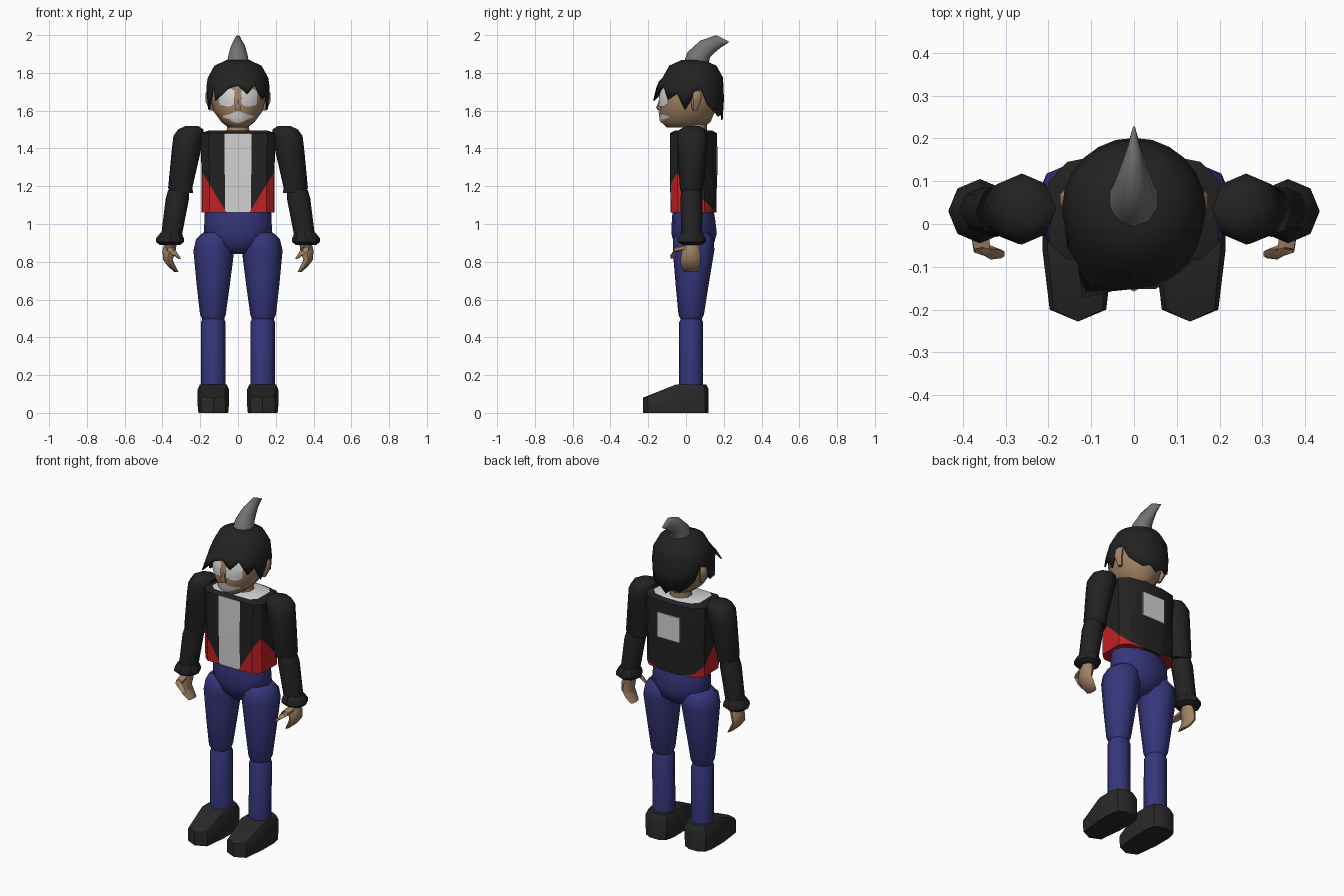
import bpy, bmesh
from math import sin, cos, pi, radians
from mathutils import Vector

if "Cube" in bpy.data.objects:
    bpy.data.objects.remove(bpy.data.objects["Cube"])


def mat(name, r, g, b):
    m = bpy.data.materials.new(name)
    m.diffuse_color = (r, g, b, 1)
    m.use_nodes = True
    m.node_tree.nodes["Principled BSDF"].inputs["Base Color"].default_value = m.diffuse_color
    return m


BLACK = mat("black_cloth", 0.016, 0.016, 0.016)
SHOE = mat("shoe_black", 0.022, 0.022, 0.022)
BLUE = mat("blue_denim", 0.036, 0.036, 0.2)
RED = mat("red_panel", 0.55, 0.015, 0.018)
WHITE = mat("white", 0.65, 0.65, 0.65)
SKIN = mat("skin_tan", 0.35, 0.22, 0.125)
GREY = mat("grey_hair", 0.17, 0.17, 0.17)


def finish(name, bm, mats, angle=50):
    bmesh.ops.recalc_face_normals(bm, faces=bm.faces[:])
    me = bpy.data.meshes.new(name)
    bm.to_mesh(me)
    bm.free()
    for m in mats:
        me.materials.append(m)
    ob = bpy.data.objects.new(name, me)
    bpy.context.collection.objects.link(ob)
    bpy.ops.object.select_all(action='DESELECT')
    ob.select_set(True)
    bpy.context.view_layer.objects.active = ob
    bpy.ops.object.shade_smooth_by_angle(angle=radians(angle))
    return ob


def skin_rings(bm, rings, cap=True):
    vs = [[bm.verts.new(p) for p in r] for r in rings]
    n = len(vs[0])
    for a, b in zip(vs, vs[1:]):
        for i in range(n):
            bm.faces.new((a[i], a[(i + 1) % n], b[(i + 1) % n], b[i]))
    if cap:
        bm.faces.new(vs[0])
        bm.faces.new(vs[-1])
    return vs


def section(cx, y0, z0, y1, z1, hw, n):
    """Ellipse from front point (y0,z0) to back point (y1,z1), half width hw."""
    out = []
    for i in range(n):
        a = 2 * pi * i / n
        t = (1 - cos(a)) / 2
        out.append((cx + hw * sin(a), y0 + (y1 - y0) * t, z0 + (z1 - z0) * t))
    return out


def loft(name, secs, m, n=8, side=1, angle=50):
    bm = bmesh.new()
    skin_rings(bm, [section(s[0] * side, *s[1:], n) for s in secs])
    return finish(name, bm, [m], angle)


def level(rows):
    """(cx, half width, y front, y back, z) rows to horizontal sections."""
    return [(cx, y0, z, y1, z, hw) for cx, hw, y0, y1, z in rows]


# Limbs, built once per side
for side, tag in ((-1, "left"), (1, "right")):
    # shoe
    bm = bmesh.new()
    half = ((0, -.228), (.066, -.2), (.083, -.06), (.083, .05), (.07, .1), (.03, .12))
    for x, y in half:
        top = .08 + (y + .228) * .27 if y < -.07 else .15
        for sx in (-1, 1):
            for k, z in ((.95, 0), (1, top * .3), (1, top * .82), (.86, top)):
                yy = y if y < -.1 else y * (.9 if z == top else 1)
                bm.verts.new((side * .131 + sx * x * k, yy, z))
    hull = bmesh.ops.convex_hull(bm, input=bm.verts[:])
    bmesh.ops.delete(bm, geom=[v for v in bm.verts if not v.link_faces], context='VERTS')
    finish(tag + "_shoe", bm, [SHOE], 35)
    # legs
    loft(tag + "_lower_leg", level([
        (.13, .065, -.036, .09, .13), (.131, .065, -.036, .09, .48),
        (.131, .055, -.025, .08, .505)]), BLUE, side=side)
    loft(tag + "_upper_leg", level([
        (.131, .055, -.025, .08, .49), (.133, .068, -.04, .095, .52),
        (.131, .088, -.055, .12, .68), (.128, .108, -.07, .15, .86),
        (.122, .1, -.068, .148, .92), (.12, .065, -.04, .12, .955)]), BLUE, side=side)
    # arms
    loft(tag + "_upper_arm", level([
        (.295, .058, -.025, .085, 1.165), (.306, .064, -.032, .092, 1.19),
        (.272, .078, -.046, .112, 1.4), (.262, .08, -.048, .118, 1.465),
        (.25, .068, -.035, .105, 1.5), (.245, .035, 0, .07, 1.518)]), BLACK, side=side)
    loft(tag + "_forearm", level([
        (.352, .055, -.025, .085, .94), (.32, .062, -.03, .088, 1.14),
        (.315, .054, -.022, .08, 1.18)]), BLACK, side=side)
    loft(tag + "_cuff", level([
        (.36, .055, -.02, .085, .89), (.36, .074, -.045, .105, .905),
        (.36, .073, -.045, .105, .925), (.354, .055, -.026, .086, .955)]),
        BLACK, side=side, angle=40)
    # hand and thumb
    loft(tag + "_hand", level([
        (.355, .032, 0, .065, .91), (.365, .035, -.02, .075, .86),
        (.371, .025, -.03, .078, .81), (.35, .02, -.025, .075, .775),
        (.325, .01, -.01, .065, .745)]), SKIN, side=side)
    loft(tag + "_thumb", [
        (.362, -.01, .86, 0, .89, .025), (.355, -.07, .848, -.055, .88, .022),
        (.335, -.083, .835, -.05, .85, .016), (.31, -.08, .815, -.06, .82, .009)],
        SKIN, n=6, side=side)

# Hips
loft("hips", level([
    (0, .045, -.02, .09, .84), (0, .13, -.06, .145, .885), (0, .18, -.078, .163, .95),
    (0, .178, -.075, .155, 1.02), (0, .175, -.07, .145, 1.08)]), BLUE, n=12)

# Torso: jacket with white shirt front and red side panels
half = [(.07, -.085), (.15, -.083), (.19, -.045), (.192, .1), (.15, .145), (.06, .164)]
outline = half + [(-x, y) for x, y in reversed(half)]
bm = bmesh.new()
rings = []
for z, k, ky in ((1.06, 1, .97), (1.25, 1, 1), (1.48, 1.04, 1), (1.495, .8, .8)):
    rings.append([(x * k, .04 + (y - .04) * ky, z) for x, y in outline])
skin_rings(bm, rings)
planes = [((sx * .06, 0, 1.06), (-sx * 1.65, 0, 1)) for sx in (-1, 1)]
planes.append(((0, .16, 1.06), (0, 1, 1)))
for co, no in planes:
    bmesh.ops.bisect_plane(bm, geom=bm.verts[:] + bm.edges[:] + bm.faces[:],
                           plane_co=co, plane_no=no)
bmesh.ops.recalc_face_normals(bm, faces=bm.faces[:])
for f in bm.faces:
    c = f.calc_center_median()
    if c.z > 1.49 or (f.normal.y < -.9 and abs(c.x) < .065):
        f.material_index = 1
    elif c.z < 1.06 + 1.65 * (abs(c.x) - .06) and c.z < 1.22 - c.y:
        f.material_index = 2
finish("jacket", bm, [BLACK, WHITE, RED], 35)

# Plain white patch on the back
bm = bmesh.new()
bmesh.ops.create_cube(bm, size=1)
for v in bm.verts:
    v.co = (v.co.x * .15, .166 + v.co.y * .009, 1.335 + v.co.z * .15)
finish("back_patch", bm, [WHITE])

# Neck and head
loft("neck", level([(0, .065, -.02, .11, 1.47), (0, .058, -.01, .11, 1.56)]), SKIN, n=10)
HEAD = [(0, .05, -.1, .09, 1.51), (0, .088, -.132, .13, 1.54), (0, .132, -.14, .155, 1.6),
        (0, .148, -.138, .175, 1.68), (0, .128, -.1, .17, 1.78), (0, .08, -.05, .12, 1.83)]
loft("head", level(HEAD), SKIN, n=16, angle=60)
loft("nose", level([(0, .02, -.148, -.12, 1.6), (0, .018, -.158, -.12, 1.615),
                    (0, .006, -.142, -.12, 1.66)]), SKIN, n=6)
for side, tag in ((-1, "left"), (1, "right")):
    loft(tag + "_ear", level([(.14, .012, .035, .06, 1.6), (.155, .02, .025, .08, 1.65),
                              (.155, .02, .03, .085, 1.69), (.15, .01, .04, .07, 1.71)]),
         SKIN, n=6, side=side)


def face_y(x, z):
    for a, b in zip(HEAD, HEAD[1:]):
        if z <= b[4]:
            t = (z - a[4]) / (b[4] - a[4])
            hw, y0, y1 = (a[k] + (b[k] - a[k]) * t for k in (1, 2, 3))
            return (y0 + y1) / 2 - (y1 - y0) / 2 * max(0, 1 - (x / hw) ** 2) ** .5


def face_plate(name, cols):
    """Thin plate lying on the face; cols are (x, z low, z high)."""
    bm = bmesh.new()
    grid = []
    for x, lo, hi in cols:
        zs = [lo + (hi - lo) * j / 4 for j in range(5)]
        grid.append([bm.verts.new((x, face_y(x, z) - .006, z)) for z in zs])
    for a, b in zip(grid, grid[1:]):
        for j in range(4):
            bm.faces.new((a[j], b[j], b[j + 1], a[j + 1]))
    finish(name, bm, [WHITE])


# Eyes and mouth
for s, tag in ((-1, "left"), (1, "right")):
    face_plate(tag + "_eye", [(s * .018, 1.63, 1.71), (s * .05, 1.622, 1.72),
                              (s * .08, 1.622, 1.72), (s * .1, 1.635, 1.7)])
face_plate("mouth", [(-.085, 1.566, 1.572), (-.045, 1.55, 1.582), (0, 1.534, 1.598),
                     (.045, 1.55, 1.582), (.085, 1.566, 1.572)])

# Hair cap with jagged fringe: lower edge (z, radius) every 15 degrees from the front
sides = [(1.69, .17), (1.605, .163), (1.67, .164), (1.715, .164), (1.63, .162),
         (1.595, .162), (1.57, .16), (1.585, .16), (1.55, .158)]
right = [(1.735, .188), (1.69, .195), (1.735, .183), (1.66, .188)] + sides
left = [(1.72, .2), (1.655, .242), (1.735, .185)] + sides[:-1]
left[3] = (1.61, .18)
edge = right + left[::-1]
bm = bmesh.new()


def hair_ring(f):
    out = []
    for i, (ez, er) in enumerate(edge):
        z, r = f(ez, er)
        a = 2 * pi * i / len(edge)
        out.append((r * sin(a), .036 - r * cos(a), z))
    return out


vs = skin_rings(bm, [hair_ring(f) for f in (
    lambda z, r: (1.868, .06), lambda z, r: (1.838, .125), lambda z, r: (1.775, .16),
    lambda z, r: (z * .5 + .8875, r * .5 + .086), lambda z, r: (z, r))], cap=False)
bm.faces.new(vs[0])
hair = finish("hair", bm, [BLACK], 45)
sol = hair.modifiers.new("thickness", 'SOLIDIFY')
sol.thickness = .008
sol.offset = -1

# Curved grey crest
loft("crest", [
    (0, -.02, 1.83, .115, 1.83, .066), (0, .008, 1.91, .128, 1.885, .052),
    (0, .075, 1.97, .155, 1.91, .036), (0, .16, 2.0, .185, 1.935, .018),
    (0, .228, 1.966, .222, 1.958, .003)], GREY, n=10)
